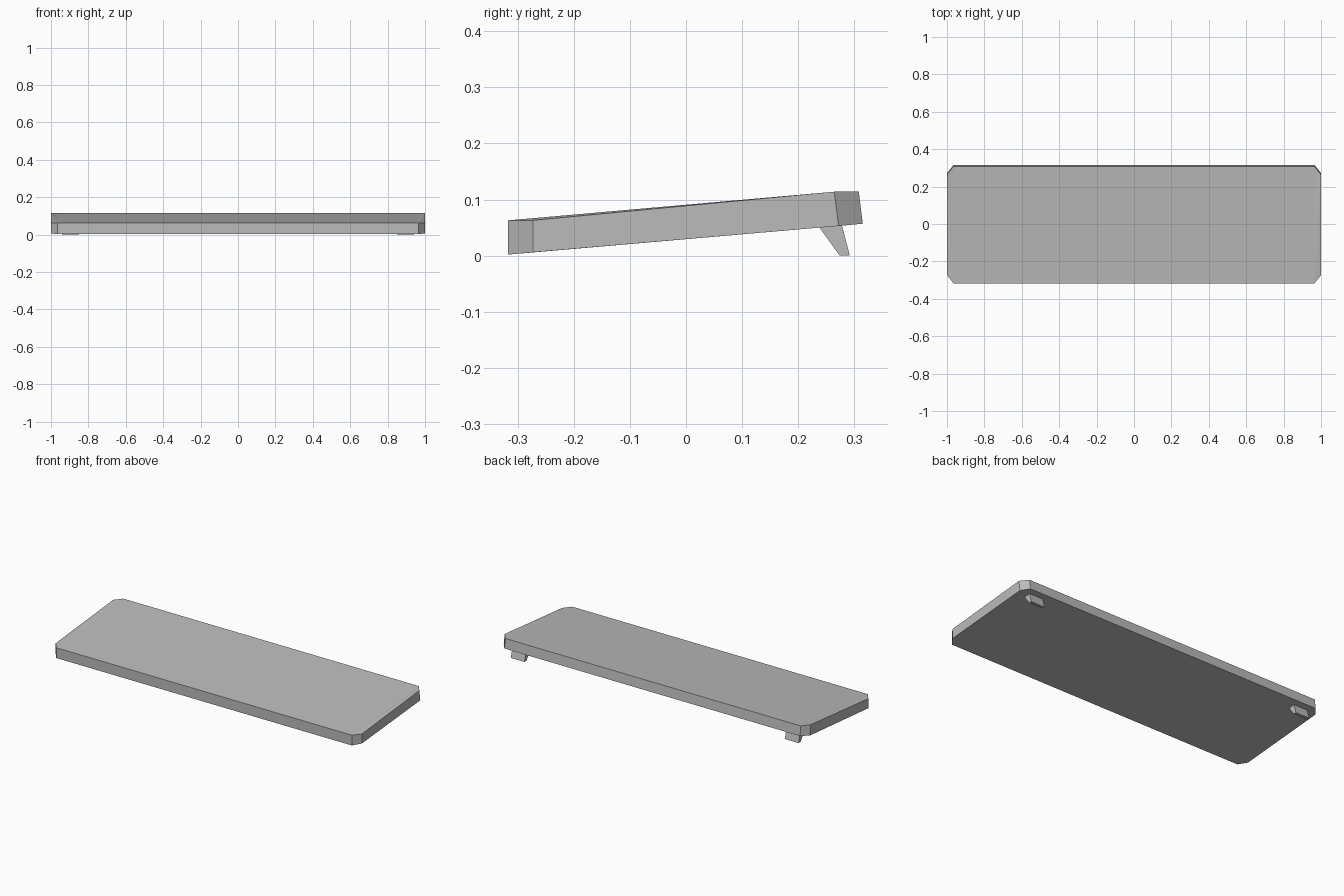
import bpy
import bmesh

cube = bpy.data.objects.get("Cube")
if cube:
    bpy.data.objects.remove(cube, do_unlink=True)

# Single flat grey
grey = bpy.data.materials.new("plain_grey")
grey.use_nodes = True
colour = (0.5, 0.5, 0.5, 1)
grey.diffuse_color = colour
grey.node_tree.nodes["Principled BSDF"].inputs["Base Color"].default_value = colour


def finish(name, bm):
    bmesh.ops.recalc_face_normals(bm, faces=bm.faces)
    mesh = bpy.data.meshes.new(name)
    bm.to_mesh(mesh)
    bm.free()
    mesh.materials.append(grey)
    obj = bpy.data.objects.new(name, mesh)
    bpy.context.collection.objects.link(obj)
    return obj


# Tilted slab with clipped corners: (x, y, z) of one half, front to back
INNER, OUTER = 0.965, 1.0
top_half = [(INNER, -0.317, 0.063), (OUTER, -0.273, 0.063),
            (OUTER, 0.264, 0.114), (INNER, 0.308, 0.114)]
bottom_half = [(INNER, -0.317, 0.002), (OUTER, -0.273, 0.006),
               (OUTER, 0.272, 0.053), (INNER, 0.315, 0.057)]

bm = bmesh.new()


def ring(half):
    left = [bm.verts.new(p) for p in half]
    right = [bm.verts.new((-x, y, z)) for x, y, z in half]
    return left, right


top_l, top_r = ring(top_half)
bot_l, bot_r = ring(bottom_half)

# Underside and rim
under = bot_l + bot_r[::-1]
upper = top_l + top_r[::-1]
bm.faces.new(under)
for i in range(len(upper)):
    j = (i + 1) % len(upper)
    bm.faces.new((under[i], under[j], upper[j], upper[i]))

# Upper surface: flat middle panel with a slightly folded strip at each end
bm.faces.new((top_l[0], top_l[3], top_r[3], top_r[0]))
for front, side_front, side_back, back in (top_l, top_r):
    bm.faces.new((front, side_front, side_back))
    bm.faces.new((front, side_back, back))
finish("slab", bm)

# Slanted rear feet, extruded sideways from a side profile
foot_profile = [(0.238, 0.05), (0.278, 0.054), (0.292, 0), (0.274, 0)]
for side, name in ((1, "left_foot"), (-1, "right_foot")):
    bm = bmesh.new()
    outline = [bm.verts.new((side * 0.85, y, z)) for y, z in foot_profile]
    face = bm.faces.new(outline)
    extruded = bmesh.ops.extrude_face_region(bm, geom=[face], use_keep_orig=True)
    moved = [v for v in extruded["geom"] if isinstance(v, bmesh.types.BMVert)]
    bmesh.ops.translate(bm, verts=moved, vec=(side * 0.09, 0, 0))
    finish(name, bm)
